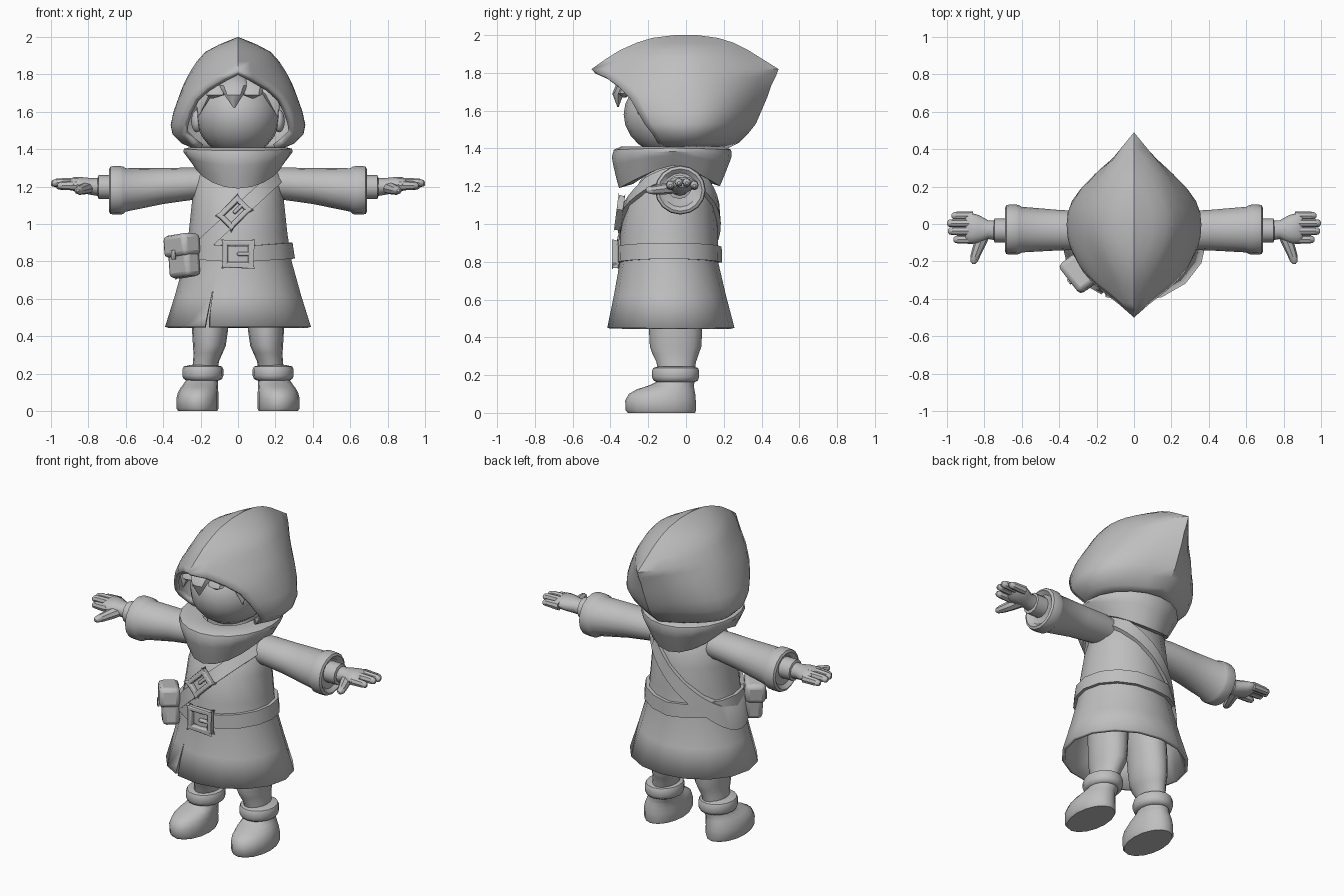
import bpy, bmesh, math
from mathutils import Matrix

cube = bpy.data.objects.get("Cube")
if cube:
    bpy.data.objects.remove(cube, do_unlink=True)

cloth = bpy.data.materials.new("plain_grey")
cloth.use_nodes = True
GREY = (0.52, 0.52, 0.52, 1)
cloth.diffuse_color = GREY
for node in cloth.node_tree.nodes:
    if node.type == "BSDF_PRINCIPLED":
        node.inputs["Base Color"].default_value = GREY
parts = []


def finish(name, bm, mirror=False, thick=0, bevel=0):
    """Turn a bmesh into a named part with its modifiers."""
    bmesh.ops.remove_doubles(bm, verts=bm.verts, dist=0.0005)
    bmesh.ops.recalc_face_normals(bm, faces=bm.faces)
    mesh = bpy.data.meshes.new(name)
    bm.to_mesh(mesh)
    bm.free()
    mesh.materials.append(cloth)
    ob = bpy.data.objects.new(name, mesh)
    bpy.context.collection.objects.link(ob)
    if thick:
        mod = ob.modifiers.new("thickness", "SOLIDIFY")
        mod.thickness, mod.offset = thick, -1
    if bevel:
        mod = ob.modifiers.new("rounding", "BEVEL")
        mod.width, mod.segments = bevel, 2
    if mirror:
        ob.modifiers.new("mirror", "MIRROR")
    parts.append(ob)
    return ob


def skin(bm, rows, closed=True):
    """Bridge rows of points with quads."""
    grid = [[bm.verts.new(p) for p in row] for row in rows]
    n = len(grid[0])
    for a, b in zip(grid, grid[1:]):
        for i in range(n if closed else n - 1):
            j = (i + 1) % n
            bm.faces.new((a[i], a[j], b[j], b[i]))
    return grid


def loft(name, rings, axis="z", n=16, caps=True, **kw):
    """Ellipses (position, centre 1, centre 2, radius 1, radius 2) along an axis."""
    rows = []
    for s, c1, c2, r1, r2 in rings:
        row = []
        for i in range(n):
            t = math.tau * i / n
            u, v = c1 + r1 * math.cos(t), c2 + r2 * math.sin(t)
            row.append({"x": (s, u, v), "y": (u, s, v), "z": (u, v, s)}[axis])
        rows.append(row)
    bm = bmesh.new()
    grid = skin(bm, rows)
    if caps:
        bm.faces.new(grid[0])
        bm.faces.new(grid[-1])
    return finish(name, bm, **kw)


def boxes(name, items, place, bevel):
    """Boxes (centre, size) joined in one part and placed by a matrix."""
    bm = bmesh.new()
    for c, size in items:
        m = place @ Matrix.Translation(c) @ Matrix.Diagonal((*size, 1))
        bmesh.ops.create_cube(bm, size=1, matrix=m)
    return finish(name, bm, bevel=bevel)


def ball(name, centre, radii, **kw):
    bm = bmesh.new()
    m = Matrix.Translation(centre) @ Matrix.Diagonal((*radii, 1))
    bmesh.ops.create_uvsphere(bm, u_segments=20, v_segments=12, radius=1, matrix=m)
    return finish(name, bm, **kw)


# Hood: height, rim x, rim y, half width, back y, roundness
HOOD = [(1.40, .20, -.12, .23, .22, 2), (1.43, .24, -.15, .30, .28, 2.1), (1.48, .29, -.18, .35, .33, 2.2),
        (1.53, .29, -.22, .36, .37, 2.3), (1.60, .27, -.26, .345, .40, 2.3), (1.67, .235, -.30, .32, .43, 2.2),
        (1.73, .17, -.36, .298, .45, 2), (1.78, .08, -.43, .275, .475, 1.8), (1.82, 0, -.5, .252, .49, 1.7),
        (1.87, 0, -.43, .22, .41, 1.8), (1.92, 0, -.35, .175, .33, 2), (1.96, 0, -.26, .1, .25, 2),
        (1.985, 0, -.18, .038, .17, 2), (2.0, 0, -.06, 0, .06, 2)]
STEPS = 6
rows = []
for z, rx, ry, w, yb, power in HOOD:
    half = []
    for i in range(-STEPS, STEPS + 1):
        v = abs(i) / STEPS
        edge, y = (rx, ry * v) if i < 0 else (0, yb * v)
        half.append((edge + (w - edge) * (1 - v ** power), y, z))
    rows.append(half + [(-x, y, z) for x, y, z in reversed(half)])
bm = bmesh.new()
skin(bm, rows, closed=False)
finish("hood", bm, thick=0.03)

# Head, ears and hair
ball("head", (0, -.07, 1.58), (.225, .26, .22))
ball("ear", (.22, -.08, 1.55), (.03, .05, .06), mirror=True)
ball("hair_cap", (0, -.03, 1.68), (.235, .25, .16))
LOCKS = [(-.17, -.21, 1.58, -.25), (-.1, -.14, 1.67, -.32), (-.025, -.02, 1.62, -.36),
         (.07, .08, 1.67, -.33), (.16, .21, 1.58, -.25)]
for i, (x, tip_x, tip_z, y) in enumerate(LOCKS):
    loft(f"hair_lock_{i + 1}", [(1.80, x * .7, y + .12, .06, .04), (1.74, x * .95, y + .03, .075, .04),
         (1.69, (x + tip_x) / 2, y, .05, .03), (tip_z, tip_x, y, .004, .004)], n=8)

# Scarf: bottom edge rises over the shoulders
rows = []
for k, grow in ((.05, .55), (0, .88), (.08, .99), (.25, 1), (.45, .95), (.75, .87), (1, .8), (.9, .6)):
    row = []
    for i in range(20):
        t = math.tau * i / 20
        front = max(0, -math.sin(t))
        low = 1.31 - .11 * abs(math.sin(t)) ** 1.5 - .01 * front
        lean = 1 + .14 * front * k
        row.append((.292 * grow * math.cos(t), -.07 + .312 * grow * lean * math.sin(t),
                    1.41 + (low - 1.41) * k))
    rows.append(row)
bm = bmesh.new()
skin(bm, rows)
finish("scarf", bm)

# Tunic
BODY = [(1.32, 0, -.05, .17, .11), (1.25, 0, -.05, .23, .18), (1.1, 0, -.08, .248, .238),
        (.95, 0, -.09, .264, .258), (.8, 0, -.09, .287, .26), (.62, 0, -.085, .337, .297),
        (.45, 0, -.08, .39, .337)]
tunic = loft("tunic", BODY, caps=False, thick=0.02)
loft("neck", [(1.25, 0, -.05, .17, .13), (1.45, 0, -.05, .14, .13)])

# Front slit
cutter = loft("slit_cutter", [(.64, -.135, -.42, .003, .12), (.40, -.17, -.42, .02, .12)], n=4)
parts.remove(cutter)
cutter.hide_render = True
cutter.hide_set(True)
slit = tunic.modifiers.new("slit", "BOOLEAN")
slit.operation, slit.object = "DIFFERENCE", cutter


def body_at(z):
    """Body centre and radii at a height."""
    for a, b in zip(BODY, BODY[1:]):
        if a[0] >= z >= b[0]:
            f = (z - a[0]) / (b[0] - a[0])
            return [p + (q - p) * f for p, q in zip(a[2:], b[2:])]
    return BODY[0][2:]


# Belt, lifted a little at the hips
rows = []
for height, out in ((.88, -.01), (.88, .02), (.795, .02), (.795, -.01)):
    row = []
    for i in range(16):
        t = math.tau * i / 16
        z = height + .02 * abs(math.cos(t))
        cy, rx, ry = body_at(z)
        row.append(((rx + out) * math.cos(t), cy + (ry + out) * math.sin(t), z))
    rows.append(row)
bm = bmesh.new()
skin(bm, rows + rows[:1])
finish("belt", bm)

# Shoulder strap wrapping the tunic in a slanted plane
rows = []
for shift, out in ((.052, -.01), (.052, .02), (-.052, .02), (-.052, -.01)):
    row = []
    for i in range(40):
        t = math.tau * i / 40
        x = 0
        for _ in range(30):
            z = min(1.3, 1.06 + shift + .92 * x)
            cy, rx, ry = body_at(z)
            x = (x + (rx + out) * math.cos(t)) / 2
        row.append((x, cy + (ry + out) * math.sin(t), z))
    rows.append(row)
bm = bmesh.new()
skin(bm, rows + rows[:1])
finish("shoulder_strap", bm)


# Buckles
def buckle(name, place, w, h):
    bar = .028
    items = [((s * (w - bar) / 2, 0, 0), (bar, .035, h)) for s in (-1, 1)]
    items += [((0, 0, s * (h - bar) / 2), (w, .035, bar)) for s in (-1, 1)]
    items.append(((w * .22, -.005, 0), (w * .5, .025, .02)))
    boxes(name, items, place, .007)


buckle("belt_buckle", Matrix.Translation((0, -.375, .84)), .165, .145)
buckle("strap_buckle", Matrix.Translation((-.02, -.352, 1.06)) @ Matrix.Rotation(-.13, 4, "X")
       @ Matrix.Rotation(math.radians(-45), 4, "Y"), .155, .11)

# Pouch on the right hip
hip = (Matrix.Translation((-.29, -.265, .825)) @ Matrix.Rotation(math.radians(-52), 4, "Z")
       @ Matrix.Rotation(math.radians(-6), 4, "Y"))
boxes("pouch", [((0, 0, -.01), (.17, .1, .2))], hip, .025)
boxes("pouch_flap", [((0, -.008, .06), (.19, .12, .12))], hip, .025)
boxes("pouch_clasp", [((0, -.07, .01), (.03, .012, .05))], hip, .004)

# Sleeves and wrists
loft("sleeve", [(.12, -.04, 1.215, .09, .08), (.25, -.035, 1.215, .103, .087), (.4, -.033, 1.203, .108, .096),
     (.6, -.03, 1.182, .122, .116), (.613, -.03, 1.18, .13, .126), (.63, -.03, 1.18, .134, .13),
     (.665, -.03, 1.18, .134, .13), (.683, -.03, 1.18, .13, .126), (.69, -.03, 1.18, .115, .112),
     (.67, -.03, 1.18, .09, .09)], "x", mirror=True)
loft("wrist_band", [(.65, -.035, 1.197, .065, .064), (.745, -.035, 1.197, .065, .064),
     (.75, -.035, 1.197, .05, .05)], "x", n=12, mirror=True)

# Hands
loft("palm", [(.73, -.035, 1.197, .054, .05), (.78, -.03, 1.2, .05, .045), (.83, -.027, 1.207, .075, .043),
     (.88, -.022, 1.213, .083, .037), (.9, -.02, 1.215, .07, .02)], "x", n=12, mirror=True)
for name, y, tip in (("index", -.083, .965), ("middle", -.038, .995), ("ring", .004, 1.0), ("little", .044, .975)):
    z = 1.222 - 4 * (y + .02) ** 2
    loft(name + "_finger", [(.86, y, z, .023, .027), (tip - .03, y, z, .022, .023),
         (tip - .008, y, z - .002, .018, .017), (tip, y, z - .003, .008, .008)], "x", n=8, mirror=True)
loft("thumb", [(-.04, .8, 1.195, .04, .032), (-.11, .825, 1.187, .034, .03), (-.17, .848, 1.18, .027, .024),
     (-.2, .855, 1.18, .02, .018), (-.213, .857, 1.18, .008, .008)], "y", n=8, mirror=True)

# Trousers and boots
loft("trouser_leg", [(.75, .12, -.07, .115, .14), (.55, .145, -.06, .1, .14), (.42, .15, -.055, .095, .14),
     (.35, .153, -.055, .088, .136), (.31, .16, -.055, .078, .122), (.27, .17, -.052, .07, .105),
     (.18, .185, -.05, .065, .09)], mirror=True)
loft("boot_cuff", [(.162, .188, -.055, .085, .1), (.172, .188, -.055, .103, .118), (.19, .188, -.055, .11, .125),
     (.222, .188, -.055, .11, .125), (.238, .188, -.055, .103, .118), (.246, .188, -.055, .07, .09)], mirror=True)
loft("boot", [(0, .215, -.13, .105, .178), (.015, .217, -.133, .113, .187), (.065, .217, -.135, .113, .187),
     (.1, .213, -.127, .108, .176), (.125, .207, -.108, .099, .152), (.143, .2, -.08, .092, .122),
     (.165, .192, -.055, .086, .1), (.2, .19, -.05, .085, .1)], mirror=True)

# Smooth shading with sharp corners kept
bpy.ops.object.select_all(action="DESELECT")
for ob in parts:
    ob.select_set(True)
bpy.context.view_layer.objects.active = tunic
bpy.ops.object.shade_smooth_by_angle(angle=math.radians(40))
